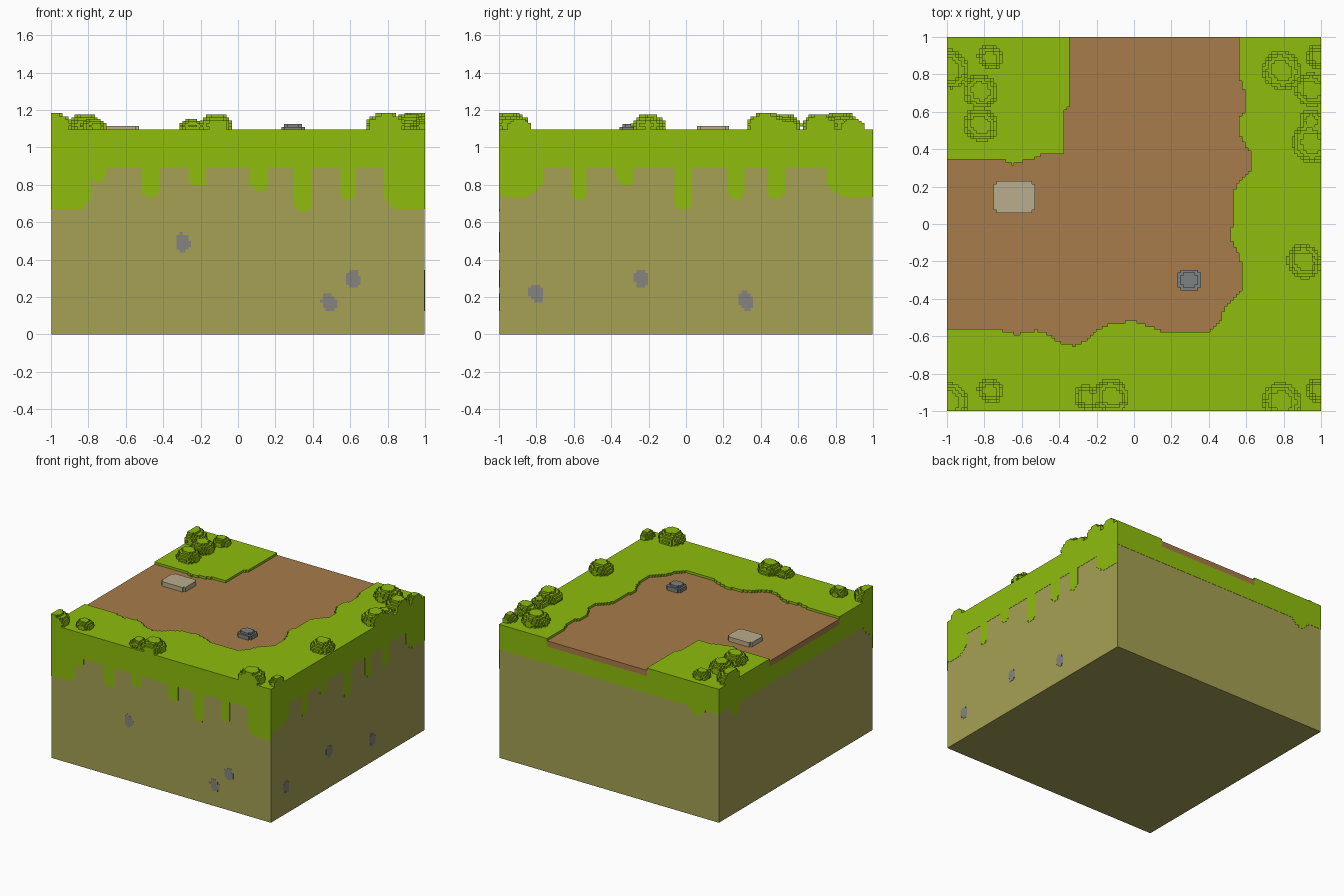
import bpy, bmesh
from math import sin, cos, pi, radians
from mathutils import Matrix

cube = bpy.data.objects.get("Cube")
if cube:
    bpy.data.objects.remove(cube)

VOXEL = 1 / 64
RIM = 66 * VOXEL        # underside of the turf and path layers
PATH = 69 * VOXEL       # walking surface
GRASS = 1.097           # top of the turf
LINE = 57 * VOXEL       # lower edge of the grass between drips
SKIN = 0.998            # soil core, just inside the painted plates


def material(name, *rgb):
    mat = bpy.data.materials.new(name)
    mat.use_nodes = True
    mat.diffuse_color = (*rgb, 1)
    mat.node_tree.nodes["Principled BSDF"].inputs["Base Color"].default_value = (*rgb, 1)
    return mat


green = material("grass green", .271, .509, .004)
brown = material("path brown", .392, .202, .069)
tan = material("soil tan", .381, .356, .089)
pebble = material("pebble grey", .235, .231, .216)
rock_grey = material("rock grey", .205, .223, .223)
sandstone = material("pale sandstone", .491, .418, .262)


def clamp(value):
    return max(-1, min(1, value))


def stair(points):
    """Turn a polyline into voxel-sized axis-aligned steps."""
    out = []
    for (ax, ay), (bx, by) in zip(points, points[1:]):
        count = max(1, int(max(abs(bx - ax), abs(by - ay)) / VOXEL * 2))
        for i in range(count + 1):
            t = i / count
            p = (round((ax + (bx - ax) * t) / VOXEL), round((ay + (by - ay) * t) / VOXEL))
            if out and p[0] != out[-1][0] and p[1] != out[-1][1]:
                out.append((p[0], out[-1][1]))
            if not out or p != out[-1]:
                out.append(p)
    return [(x * VOXEL, y * VOXEL) for x, y in out]


def simplify(points):
    """Drop repeated and collinear outline points."""
    unique = [p for i, p in enumerate(points) if p != points[i - 1]]
    kept = []
    for i, (x, y) in enumerate(unique):
        px, py = unique[i - 1]
        nx, ny = unique[(i + 1) % len(unique)]
        if abs((x - px) * (ny - y) - (y - py) * (nx - x)) > 1e-9:
            kept.append((x, y))
    return kept


def build(name, layers, mat, matrix=Matrix()):
    """Stack extruded outlines, each given as (outline, low, high)."""
    bm = bmesh.new()
    for outline, low, high in layers:
        face = bm.faces.new([bm.verts.new((x, y, low)) for x, y in simplify(outline)])
        top = bmesh.ops.extrude_face_region(bm, geom=[face], use_keep_orig=True)["geom"]
        for v in top:
            if isinstance(v, bmesh.types.BMVert):
                v.co.z = high
    bmesh.ops.recalc_face_normals(bm, faces=bm.faces[:])
    bm.transform(matrix)
    mesh = bpy.data.meshes.new(name)
    bm.to_mesh(mesh)
    bm.free()
    mesh.materials.append(mat)
    obj = bpy.data.objects.new(name, mesh)
    bpy.context.collection.objects.link(obj)
    return obj


def disc(x, y, rx, ry):
    ring = [(clamp(x + rx * cos(i * pi / 12)), clamp(y + ry * sin(i * pi / 12)))
            for i in range(24)]
    return stair(ring + ring[:1])


def notched(x, y, hx, hy, n=VOXEL):
    """Rectangle with a small step cut from every corner."""
    corner = [(hx, hy - n), (hx - n, hy - n), (hx - n, hy)]
    quads = [(1, 1, 1), (-1, 1, -1), (-1, -1, 1), (1, -1, -1)]
    return [(x + sx * a, y + sy * b) for sx, sy, d in quads for a, b in corner[::d]]


# Soil core
square = [(-SKIN, -SKIN), (SKIN, -SKIN), (SKIN, SKIN), (-SKIN, SKIN)]
build("soil_block", [(square, 0, RIM)], tan)

# Path borders shared by the turf and the path
corner_edge = stair([(-1, .35), (-.73, .35), (-.65, .32), (-.54, .35), (-.48, .38),
                     (-.38, .38), (-.38, .6), (-.35, .64), (-.35, 1)])
main_edge = stair([(.57, 1), (.57, .76), (.59, .7), (.59, .6), (.56, .55), (.56, .48),
                   (.62, .38), (.62, .28), (.55, .21), (.53, .15), (.52, -.1),
                   (.58, -.22), (.58, -.35), (.49, -.45), (.46, -.52), (.42, -.57),
                   (.37, -.58), (.17, -.58), (.1, -.55), (0, -.52), (-.12, -.53),
                   (-.2, -.57), (-.25, -.62), (-.32, -.65), (-.4, -.63), (-.45, -.59),
                   (-.52, -.57), (-.62, -.59), (-.72, -.565), (-1, -.565)])
build("corner_turf", [(corner_edge + [(-1, 1)], RIM, GRASS)], green)
build("main_turf", [(main_edge + [(-1, -1), (1, -1), (1, 1)], RIM, GRASS)], green)
build("dirt_path", [(main_edge + corner_edge, RIM, PATH)], brown)


# Walls: hanging grass and embedded pebbles
def drip_outline(drips):
    pts = [(-1, RIM), (-1, LINE)]
    for a, b, low in drips:
        r = min((b - a) / 2, .09)
        arc = [(r - r * cos(k * pi / 12), low + r - r * sin(k * pi / 12)) for k in range(7)]
        pts += [(a, LINE)] + [(a + d, z) for d, z in arc]
        pts += [(b - d, z) for d, z in reversed(arc)] + [(b, LINE)]
    pts += [(1, LINE), (1, RIM), (-1, RIM)]
    return stair([(clamp(u), z) for u, z in pts])


walls = {
    "front": (0, [(-1.07, -.78, .67), (-.78, -.71, .81), (-.52, -.42, .73), (-.27, -.17, .79),
                  (.06, .16, .77), (.3, .39, .66), (.54, .63, .72), (.78, 1.07, .67)],
              [(-.295, .49), (.62, .295), (.485, .17)]),
    "left": (90, [(-1.07, -.77, .74), (-.61, -.53, .72), (-.37, -.28, .8), (-.07, .03, .67),
                  (.22, .31, .72), (.43, .53, .72), (.75, 1.07, .74)],
             [(-.8, .22), (-.24, .3), (.32, .18)]),
    "back": (180, [(.72, .87, .83)], []),
    "right": (270, [(-.84, -.74, .8), (.88, 1.07, .8)], []),
}
for side, (turn, drips, stones) in walls.items():
    place = Matrix.Rotation(radians(turn), 4, 'Z') @ Matrix.Rotation(pi / 2, 4, 'X')
    build(side + "_grass_drips", [(drip_outline(drips), SKIN, 1)], green, place)
    for i, (u, z) in enumerate(stones):
        build(f"{side}_pebble_{i}", [(disc(u, z, .04, .05), SKIN, 1)], pebble, place)

# Bushes as stacked voxel discs
LARGE, MEDIUM, SMALL = (.105, .086), (.092, .08), (.067, .056)
bushes = [(-.99, .83, LARGE), (-.77, .89, SMALL), (-.82, .71, MEDIUM), (-.82, .53, MEDIUM),
          (.79, .82, LARGE), (.99, .89, SMALL), (.95, .72, MEDIUM), (.95, .43, LARGE),
          (.95, .55, SMALL), (.91, -.2, MEDIUM), (-.99, -.95, LARGE), (-.77, -.89, SMALL),
          (-.25, -.93, SMALL), (-.12, -.92, MEDIUM), (.79, -.95, LARGE), (.99, -.89, SMALL)]
swell = [.92, 1, .92, .76, .56]
for i, (x, y, (radius, height)) in enumerate(bushes):
    step = height / len(swell)
    build(f"bush_{i}", [(disc(x, y, radius * s, radius * s), GRASS + k * step,
                         GRASS + (k + 1) * step) for k, s in enumerate(swell)], green)

# Stones lying on the path
build("flat_stone", [(notched(-.64, .145, .11, .085), PATH, 1.115)], sandstone)
build("small_rock", [(notched(.295, -.3, .063, .055), PATH, 1.11),
                     (notched(.295, -.3, .048, .04), 1.11, 1.126)], rock_grey)
